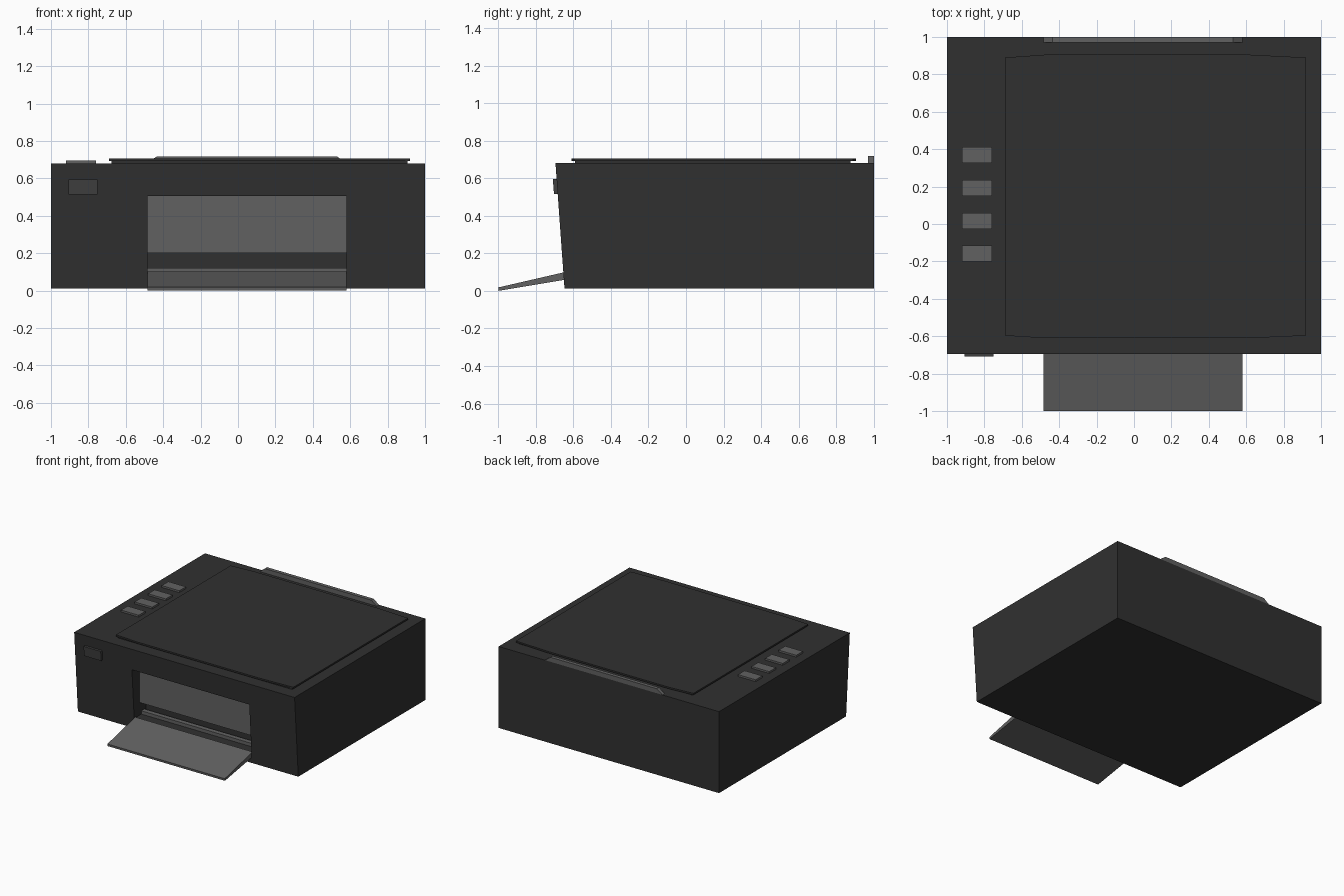
import bpy, bmesh

if "Cube" in bpy.data.objects:
    bpy.data.objects.remove(bpy.data.objects["Cube"])


def material(name, v):
    m = bpy.data.materials.new(name)
    m.diffuse_color = (v, v, v, 1)
    m.use_nodes = True
    m.node_tree.nodes["Principled BSDF"].inputs["Base Color"].default_value = m.diffuse_color
    return m


DARK = material("dark_plastic", 0.03)
GREY = material("grey_plastic", 0.12)


def prism(name, profile, axis, lo, hi, mat):
    """Extrude a 2D profile along an axis: x uses (y, z), y uses (x, z), z uses (x, y)."""
    def place(p, d):
        a, b = p
        return {"x": (d, a, b), "y": (a, d, b), "z": (a, b, d)}[axis]
    bm = bmesh.new()
    low = [bm.verts.new(place(p, lo)) for p in profile]
    high = [bm.verts.new(place(p, hi)) for p in profile]
    bm.faces.new(low)
    bm.faces.new(high)
    n = len(profile)
    for i in range(n):
        j = (i + 1) % n
        bm.faces.new((low[i], low[j], high[j], high[i]))
    bmesh.ops.recalc_face_normals(bm, faces=bm.faces)
    me = bpy.data.meshes.new(name)
    bm.to_mesh(me)
    bm.free()
    me.materials.append(mat)
    ob = bpy.data.objects.new(name, me)
    bpy.context.collection.objects.link(ob)
    return ob


def box(name, x, y, z, mat):
    return prism(name, [(x[0], y[0]), (x[1], y[0]), (x[1], y[1]), (x[0], y[1])],
                 "z", z[0], z[1], mat)


SLOT = (-0.485, 0.58)

# Body with leaning front, and the paper opening cut into it
body = prism("body", [(-0.647, 0.012), (1.0, 0.012), (1.0, 0.68), (-0.695, 0.68)],
             "x", -1, 1, DARK)
cutter = box("opening_cutter", SLOT, (-0.9, -0.50), (0.095, 0.505), DARK)
cutter.hide_render = True
cutter.hide_set(True)
cut = body.modifiers.new("opening", "BOOLEAN")
cut.operation = "DIFFERENCE"
cut.solver = "EXACT"
cut.object = cutter

# Inner panel and paper ledge inside the opening
box("opening_panel", SLOT, (-0.585, -0.50), (0.20, 0.505), GREY)
box("paper_ledge", SLOT, (-0.56, -0.52), (0.095, 0.122), GREY)

# Sloping output tray
prism("output_tray", [(-0.998, 0.0), (-0.64, 0.06), (-0.64, 0.101), (-1.0, 0.018)],
      "x", *SLOT, GREY)

# Scanner lid: recessed base below a plate with slightly bowed front and back
box("lid_base", (-0.675, 0.905), (-0.59, 0.875), (0.68, 0.694), DARK)
prism("lid_plate", [(-0.69, -0.597), (-0.48, -0.61), (0.62, -0.61), (0.92, -0.597),
                    (0.92, 0.89), (0.62, 0.905), (-0.48, 0.905), (-0.69, 0.89)],
      "z", 0.692, 0.705, DARK)

# Row of buttons on top
for i in range(4):
    y = 0.368 - i * 0.1755
    box(f"top_button_{i + 1}", (-0.92, -0.76), (y - 0.043, y + 0.043), (0.675, 0.695), GREY)

# Front button, following the lean of the front face
prism("front_button", [(-0.703, 0.515), (-0.67, 0.515), (-0.67, 0.595), (-0.709, 0.595)],
      "x", -0.905, -0.75, material("front_button_plastic", 0.05))

# Folded rear paper support with chamfered ends
prism("rear_paper_support", [(SLOT[0], 0.68), (SLOT[1], 0.68), (0.53, 0.717), (-0.435, 0.717)],
      "y", 0.97, 1.0, GREY)
